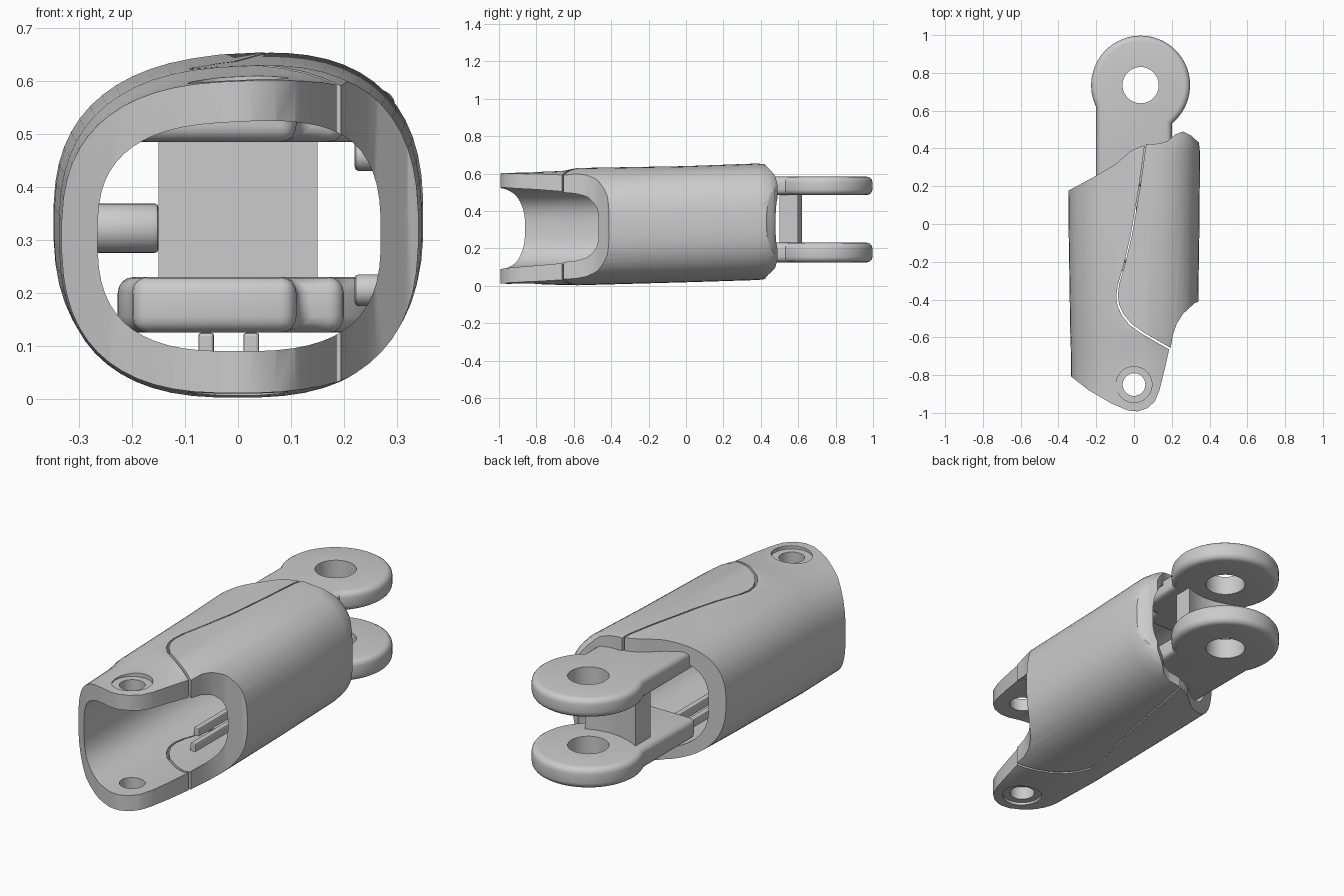
import bpy, bmesh, math

if "Cube" in bpy.data.objects:
    bpy.data.objects.remove(bpy.data.objects["Cube"])

grey = bpy.data.materials.new("plain_grey")
grey.diffuse_color = (0.6, 0.6, 0.6, 1)
grey.use_nodes = True
grey.node_tree.nodes["Principled BSDF"].inputs["Base Color"].default_value = grey.diffuse_color


def make_object(name, bm):
    bmesh.ops.recalc_face_normals(bm, faces=bm.faces[:])
    mesh = bpy.data.meshes.new(name)
    bm.to_mesh(mesh)
    bm.free()
    ob = bpy.data.objects.new(name, mesh)
    bpy.context.collection.objects.link(ob)
    mesh.materials.append(grey)
    return ob


def activate(ob):
    bpy.ops.object.select_all(action='DESELECT')
    ob.select_set(True)
    bpy.context.view_layer.objects.active = ob


def smooth(ob, angle=35):
    activate(ob)
    bpy.ops.object.shade_smooth_by_angle(angle=math.radians(angle))


def boolean(ob, cutter, operation):
    activate(ob)
    m = ob.modifiers.new("cut", 'BOOLEAN')
    m.operation, m.solver, m.object = operation, 'EXACT', cutter
    bpy.ops.object.modifier_apply(modifier=m.name)
    bpy.data.objects.remove(cutter)


def bevel(ob, width, segments=4, angle=50):
    activate(ob)
    m = ob.modifiers.new("round", 'BEVEL')
    m.width, m.segments = width, segments
    m.limit_method, m.angle_limit = 'ANGLE', math.radians(angle)
    bpy.ops.object.modifier_apply(modifier=m.name)


def prism(name, points, z0, z1):
    bm = bmesh.new()
    lo = [bm.verts.new((x, y, z0)) for x, y in points]
    hi = [bm.verts.new((x, y, z1)) for x, y in points]
    bm.faces.new(lo)
    bm.faces.new(hi)
    n = len(points)
    for i in range(n):
        j = (i + 1) % n
        bm.faces.new((lo[i], lo[j], hi[j], hi[i]))
    return make_object(name, bm)


def circle(cx, cy, r, n=40, a0=0, a1=2 * math.pi, closed=True):
    count = n if closed else n + 1
    return [(cx + r * math.cos(a0 + (a1 - a0) * i / n),
             cy + r * math.sin(a0 + (a1 - a0) * i / n)) for i in range(count)]


def x_pin(name, x0, x1, y, z, r):
    ob = prism(name, circle(0, 0, r, 24), x0, x1)
    for v in ob.data.vertices:
        a, b, c = v.co
        v.co = (c, y + a, z + b)
    bevel(ob, 0.008, 2)
    smooth(ob)


# hollow sleeve: (y, half width, z low, z high) for outside and inside
OUTER = [(-1.05, 0.33, 0.012, 0.598), (-0.66, 0.335, 0.004, 0.612), (-0.58, 0.338, 0.002, 0.628),
         (0.0, 0.347, 0.018, 0.638), (0.38, 0.35, 0.03, 0.652), (0.44, 0.343, 0.036, 0.645),
         (0.475, 0.33, 0.048, 0.625), (0.5, 0.305, 0.07, 0.6)]
INNER = [(-1.05, 0.263, 0.09, 0.522), (-0.6, 0.268, 0.088, 0.53), (0.0, 0.275, 0.085, 0.55),
         (0.4, 0.28, 0.085, 0.572), (0.5, 0.283, 0.085, 0.575)]


def section(y, w, lo, hi, power, n=56):
    pts = []
    for i in range(n):
        t = 2 * math.pi * (i + 0.5) / n
        c, s = math.cos(t), math.sin(t)
        x = w * math.copysign(abs(c) ** (2 / power), c)
        z = (lo + hi) / 2 + (hi - lo) / 2 * math.copysign(abs(s) ** (2 / power), s)
        if s > 0:
            z += 0.05 * x * s        # top leans up to the right
        pts.append((x, y, z))
    return pts


def sleeve(name):
    bm = bmesh.new()
    loops = [section(*s, 2.6) for s in OUTER] + [section(*s, 2.8) for s in reversed(INNER)]
    rings = [[bm.verts.new(p) for p in loop] for loop in loops]
    n = len(rings[0])
    for k, a in enumerate(rings):
        b = rings[(k + 1) % len(rings)]
        for i in range(n):
            j = (i + 1) % n
            bm.faces.new((a[i], a[j], b[j], b[i]))
    return make_object(name, bm)


# plan outlines, split along the curved seam
SEAM = [(0.06, 0.42), (0.03, 0.2), (-0.012, -0.05), (-0.05, -0.21), (-0.082, -0.32), (-0.09, -0.38),
        (-0.083, -0.43), (-0.06, -0.48), (-0.02, -0.53), (0.05, -0.58), (0.19, -0.66)]
LEFT = [(0.165, -0.76), (0.135, -0.88), (0.11, -0.94), (0.07, -0.975), (0.02, -0.992), (-0.03, -0.988),
        (-0.12, -0.95), (-0.24, -0.88), (-0.33, -0.81), (-0.5, -0.7), (-0.5, 0.1), (-0.35, 0.175),
        (-0.22, 0.245), (-0.1, 0.315), (-0.02, 0.385), (0.02, 0.405)]
RIGHT = [(0.205, -0.59), (0.225, -0.53), (0.26, -0.475), (0.32, -0.42), (0.45, -0.36), (0.45, 0.36),
         (0.35, 0.425), (0.3, 0.47), (0.26, 0.49), (0.22, 0.475), (0.18, 0.44), (0.13, 0.425)]
GAP = 0.004
main_shell = sleeve("main_shell")
boolean(main_shell, prism("cut", [(x - GAP, y - GAP) for x, y in SEAM] + LEFT, -0.3, 1), 'INTERSECT')
side_panel = sleeve("side_panel")
boolean(side_panel, prism("cut", [(x + GAP, y + GAP) for x, y in SEAM] + RIGHT, -0.3, 1), 'INTERSECT')

# pivot holes with shallow counterbores
for r, z0, z1 in ((0.06, -0.3, 1), (0.095, 0.588, 1), (0.095, -0.3, 0.024)):
    boolean(main_shell, prism("cut", circle(0, -0.85, r), z0, z1), 'DIFFERENCE')
smooth(main_shell, 30)
smooth(side_panel, 30)

# rear fork: two ring-ended plates
CX, CY, R = 0.035, 0.735, 0.262
a0 = -math.acos(0.165 / R)
a1 = math.pi + math.acos(0.235 / R)
outline = circle(CX, CY, R, 48, a0, a1, False) + [(-0.2, 0.2), (0.11, 0.2), (0.11, 0.29), (0.2, 0.29)]
for name, z0, z1 in (("upper_fork_plate", 0.485, 0.583), ("lower_fork_plate", 0.125, 0.23)):
    plate = prism(name, outline, z0, z1)
    bevel(plate, 0.03)
    boolean(plate, prism("cut", circle(CX, CY, 0.096), -0.3, 1), 'DIFFERENCE')
    smooth(plate)

# web between the fork plates, hollowed on its ring side
web = prism("fork_web", [(-0.15, 0.5), (0.15, 0.5), (0.15, 0.6), (0.1, 0.58), (0.035, 0.57),
                         (-0.03, 0.575), (-0.1, 0.595), (-0.15, 0.62)], 0.2, 0.51)
smooth(web)

# inside pins
x_pin("left_pin", -0.3, -0.15, -0.1, 0.322, 0.047)
for z in (0.205, 0.46):
    x_pin("right_pin", 0.22, 0.29, 0.25, z, 0.03)

# floor rails inside the sleeve
for x, y0, y1 in ((0.025, -0.4, 0.2), (-0.06, -0.25, 0.15)):
    rail = prism("floor_rail", [(x - 0.015, y0), (x + 0.015, y0), (x + 0.015, y1), (x - 0.015, y1)], 0.07, 0.125)
    bevel(rail, 0.006, 2)
